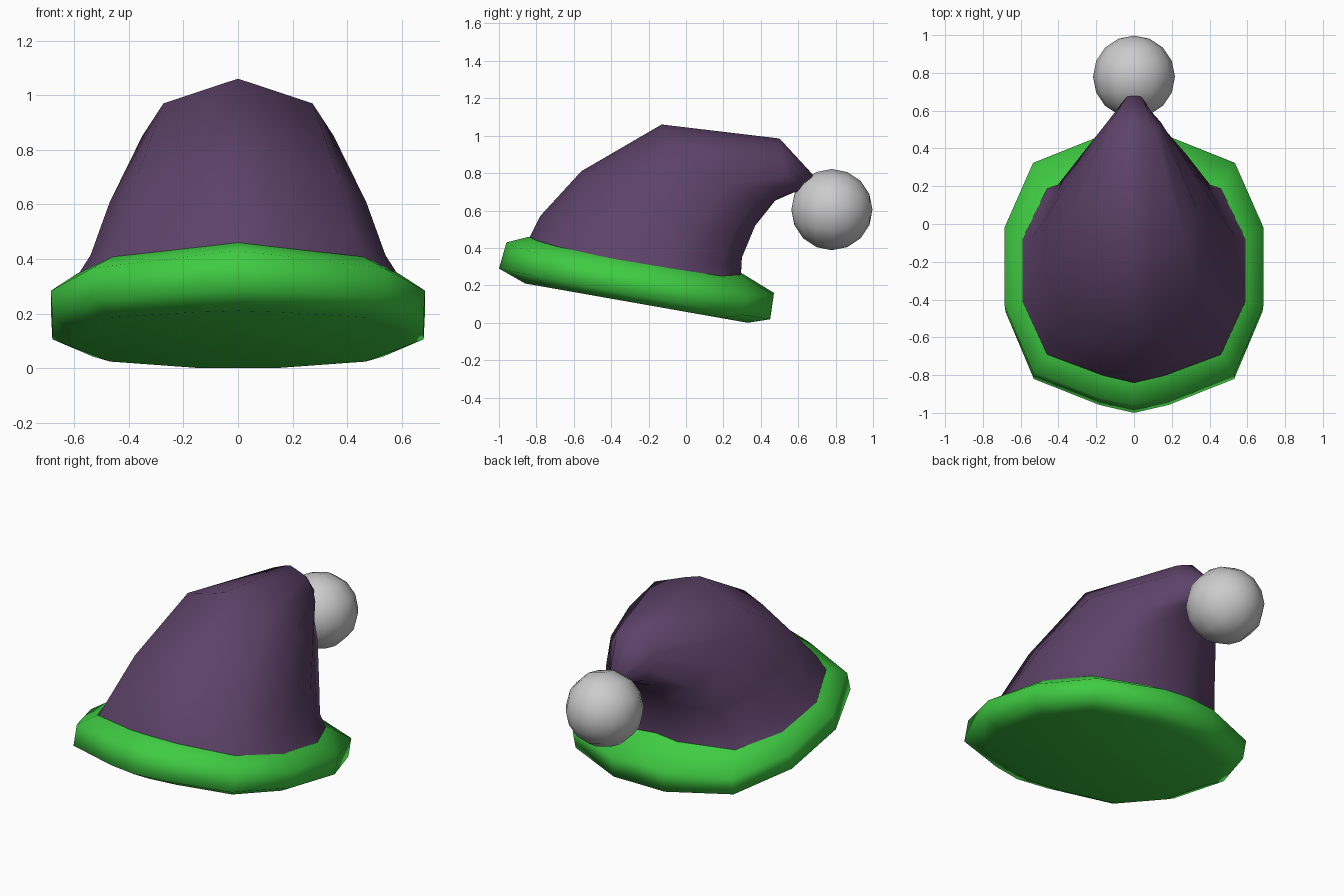
import bpy, bmesh
from math import pi

if "Cube" in bpy.data.objects:
    bpy.data.objects.remove(bpy.data.objects["Cube"])

# Half cross-section: (width factor, -1 front .. 1 back, sag factor)
HALF = [(0.27, -0.95, 0.3), (0.78, -0.77, 0.65), (1, -0.29, 1),
        (1, 0.29, 1), (0.78, 0.77, 0.9), (0.25, 0.99, 0.3)]
OUTLINE = [(0, -1, 0)] + HALF + [(0, 1, 0)] + [(-u, t, s) for u, t, s in reversed(HALF)]


def material(name, color):
    mat = bpy.data.materials.new(name)
    mat.diffuse_color = (*color, 1)
    mat.use_nodes = True
    mat.node_tree.nodes["Principled BSDF"].inputs["Base Color"].default_value = mat.diffuse_color
    return mat


def smooth(obj, angle):
    bpy.ops.object.select_all(action='DESELECT')
    obj.select_set(True)
    bpy.context.view_layer.objects.active = obj
    bpy.ops.object.shade_smooth_by_angle(angle=angle)


def loft(name, rings, mat, cap_start=False, cap_end=False):
    """Each ring: front (y, z), back (y, z), half width, side shift (y, z)."""
    bm = bmesh.new()
    loops = []
    for (fy, fz), (by, bz), w, (sy, sz) in rings:
        loops.append([bm.verts.new((u * w,
                                    fy + (by - fy) * (t + 1) / 2 + s * sy,
                                    fz + (bz - fz) * (t + 1) / 2 + s * sz))
                      for u, t, s in OUTLINE])
    n = len(OUTLINE)
    for a, b in zip(loops, loops[1:]):
        for i in range(n):
            j = (i + 1) % n
            bm.faces.new((a[i], a[j], b[j], b[i]))
    if cap_start:
        bm.faces.new(loops[0][::-1])
    if cap_end:
        bm.faces.new(loops[-1])
    mesh = bpy.data.meshes.new(name)
    bm.to_mesh(mesh)
    bm.free()
    obj = bpy.data.objects.new(name, mesh)
    bpy.context.collection.objects.link(obj)
    mesh.materials.append(mat)
    smooth(obj, 1.4)
    return obj


# Tilted brim with a closed underside
loft("brim", [
    ((-0.86, 0.21), (0.33, 0.00), 0.60, (0, 0)),
    ((-1.00, 0.29), (0.45, 0.02), 0.68, (0.02, -0.01)),
    ((-0.96, 0.43), (0.47, 0.16), 0.685, (0.02, -0.05)),
    ((-0.84, 0.46), (0.29, 0.27), 0.59, (0.03, -0.047)),
], material("green_trim", (0.05, 0.60, 0.055)), cap_start=True)

# Cone that droops backwards to the tip
loft("hat_cone", [
    ((-0.84, 0.45), (0.29, 0.26), 0.59, (0.03, -0.047)),
    ((-0.78, 0.57), (0.30, 0.37), 0.54, (0.01, -0.085)),
    ((-0.56, 0.81), (0.38, 0.55), 0.47, (-0.02, -0.11)),
    ((-0.13, 1.06), (0.49, 0.67), 0.35, (-0.05, -0.07)),
    ((0.50, 0.985), (0.58, 0.70), 0.14, (-0.01, -0.015)),
    ((0.68, 0.79), (0.62, 0.70), 0.05, (0, 0)),
], material("purple_cloth", (0.11, 0.055, 0.14)), cap_end=True)

# Pompom hanging at the tip
bpy.ops.mesh.primitive_uv_sphere_add(segments=12, ring_count=8, radius=0.217,
                                     location=(0, 0.78, 0.605), rotation=(pi / 2, 0, 0))
pompom = bpy.context.object
pompom.name = "pompom"
smooth(pompom, 1.4)
